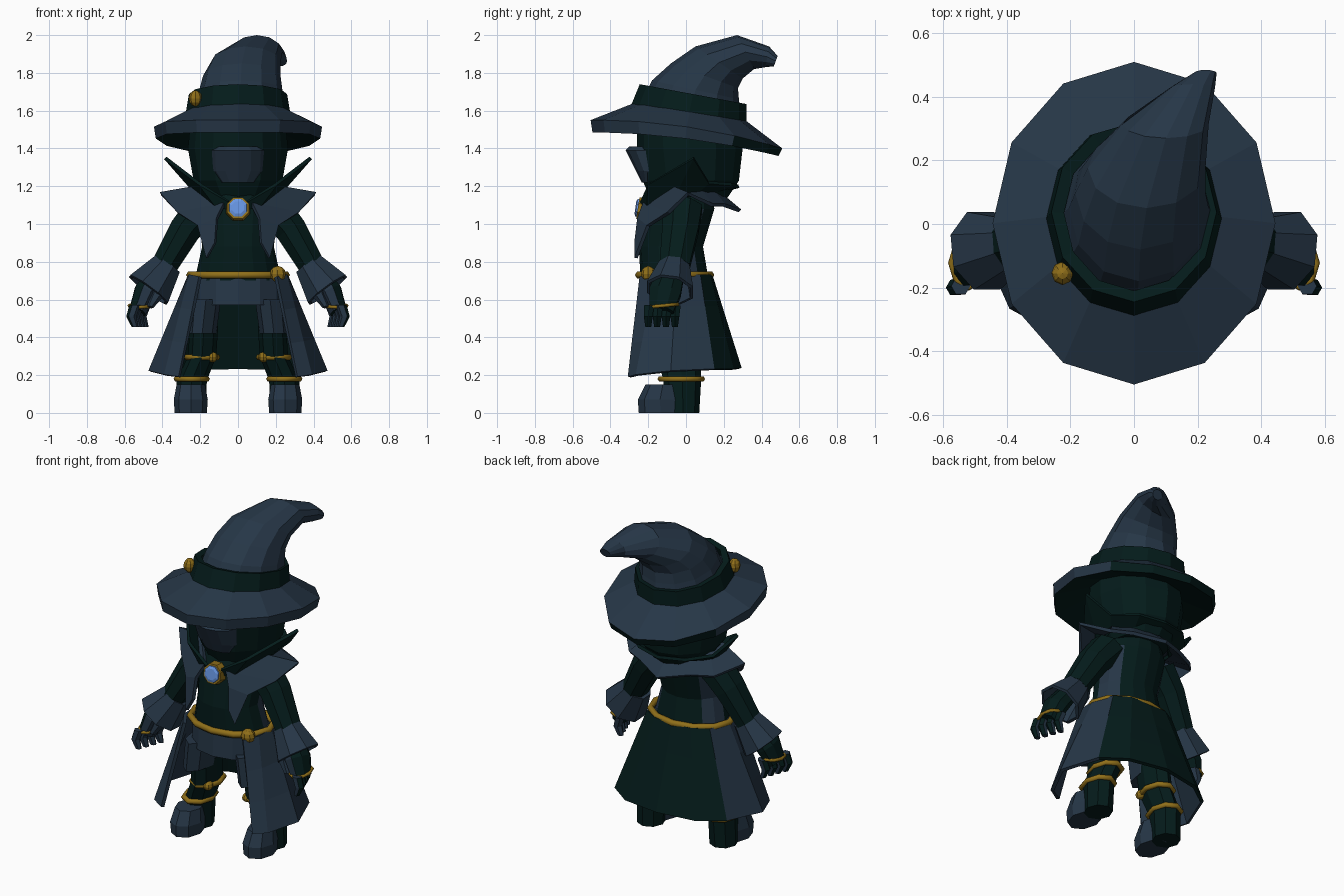
import bpy, bmesh, math
from mathutils import Vector

cube = bpy.data.objects.get("Cube")
if cube:
    bpy.data.objects.remove(cube)


def material(name, *rgb):
    m = bpy.data.materials.new(name)
    m.use_nodes = True
    color = (*rgb, 1)
    m.diffuse_color = color
    node = next(n for n in m.node_tree.nodes if n.type == 'BSDF_PRINCIPLED')
    node.inputs["Base Color"].default_value = color
    node.inputs["Roughness"].default_value = 0.9
    return m


slate = material("slate cloth", .019, .037, .062)
green = material("dark green cloth", .0013, .0112, .0107)
gold = material("gold", .28, .16, .01)
blue = material("blue gem", .14, .31, .78)


def finish(name, bm, mats, rule=None, mirror=False, thick=0):
    """Turn a bmesh into an object; rule(face) gives a material index."""
    bmesh.ops.recalc_face_normals(bm, faces=bm.faces)
    if rule:
        for f in bm.faces:
            f.material_index = int(rule(f))
    mesh = bpy.data.meshes.new(name)
    bm.to_mesh(mesh)
    bm.free()
    for m in mats:
        mesh.materials.append(m)
    ob = bpy.data.objects.new(name, mesh)
    bpy.context.collection.objects.link(ob)
    if mirror:
        mod = ob.modifiers.new("Mirror", 'MIRROR')
        mod.merge_threshold = .002
    if thick:
        mod = ob.modifiers.new("Thickness", 'SOLIDIFY')
        mod.thickness, mod.offset = thick, 0


def bridge(bm, rows, closed):
    """Join rows of points with quads."""
    rows = [[bm.verts.new(p) for p in row] for row in rows]
    for a, b in zip(rows, rows[1:]):
        count = len(a)
        for i in range(count if closed else count - 1):
            j = (i + 1) % count
            bm.faces.new((a[i], a[j], b[j], b[i]))
    return rows


def ring(cx, rx, fy, fz, by, bz, bow=0, n=12):
    """Tilted oval loop from its front and back points, sides lifted by bow."""
    mid = Vector((cx, (fy + by) / 2, (fz + bz) / 2))
    half = Vector((0, (fy - by) / 2, (fz - bz) / 2))
    turns = [2 * math.pi * i / n for i in range(n)]
    return [mid + half * math.cos(t) + Vector((rx * math.sin(t), 0, bow * math.sin(t) ** 2))
            for t in turns]


def skin(name, loops, mats, caps, **opts):
    bm = bmesh.new()
    rows = bridge(bm, loops, True)
    if caps:
        bm.faces.new(rows[0])
        bm.faces.new(rows[-1])
    finish(name, bm, mats, **opts)


def loft(name, sections, mats, n=12, caps=True, **opts):
    skin(name, [ring(*s, n=n) for s in sections], mats, caps, **opts)


def flat(cx, rx, fy, by, z):
    return (cx, rx, fy, z, by, z)


def tube(name, path, radii, mats, n=8, squash=1, caps=True, **opts):
    """Round sections along a path, widened in y by squash."""
    path = [Vector(p) for p in path]
    axis = (path[-1] - path[0]).normalized()
    side = Vector((0, 1, 0)) if abs(axis.y) < .8 else Vector((1, 0, 0))
    side = (side - axis * side.dot(axis)).normalized()
    up = axis.cross(side)
    turns = [2 * math.pi * (i + .5) / n for i in range(n)]
    loops = [[p + side * r * squash * math.cos(t) + up * r * math.sin(t) for t in turns]
             for p, r in zip(path, radii)]
    skin(name, loops, mats, caps, **opts)


def sheet(name, rows, mats, **opts):
    bm = bmesh.new()
    bridge(bm, rows, False)
    finish(name, bm, mats, mirror=True, **opts)


def cord(name, points, depth, mirror=False):
    """Gold cord bent into a closed loop."""
    curve = bpy.data.curves.new(name, 'CURVE')
    curve.dimensions = '3D'
    curve.bevel_depth, curve.bevel_resolution = depth, 1
    line = curve.splines.new('POLY')
    line.points.add(len(points) - 1)
    for p, co in zip(line.points, points):
        p.co = (*co, 1)
    line.use_cyclic_u = True
    temp = bpy.data.objects.new(name, curve)
    bm = bmesh.new()
    bm.from_mesh(bpy.data.meshes.new_from_object(temp))
    bpy.data.objects.remove(temp)
    finish(name, bm, [gold], mirror=mirror)


def ball(name, place, size, mirror=False):
    bm = bmesh.new()
    bmesh.ops.create_uvsphere(bm, u_segments=8, v_segments=6, radius=1)
    for v in bm.verts:
        v.co = Vector(place) + Vector(a * b for a, b in zip(v.co, size))
    finish(name, bm, [gold], mirror=mirror)


# Hat
loft("hat_brim", [(0, .25, -.25, 1.65, .3, 1.56), (0, .445, -.505, 1.55, .51, 1.4, .04),
                  (0, .435, -.495, 1.485, .49, 1.36, .03), (0, .25, -.25, 1.55, .28, 1.46)],
     [slate, green], caps=False,
     rule=lambda f: f.calc_center_median().z < 1.58 - .15 * f.calc_center_median().y and f.normal.z < -.2)
loft("hat_band", [(0, .278, -.29, 1.63, .32, 1.53), (0, .26, -.245, 1.74, .32, 1.635),
                  (0, .22, -.21, 1.73, .28, 1.63)], [green], caps=False)
loft("hat_crown", [(.01, .24, -.23, 1.66, .29, 1.58), (.015, .22, -.18, 1.76, .28, 1.66),
                   (.02, .205, -.08, 1.85, .275, 1.72), (.04, .185, .05, 1.94, .3, 1.77),
                   (.1, .135, .27, 2, .36, 1.82), (.185, .07, .44, 1.94, .42, 1.83),
                   (.225, .035, .485, 1.89, .465, 1.835)], [slate])
ball("hat_brooch", (-.225, -.155, 1.665), (.035, .037, .043))

# Hooded head with a face plate leaning down
loft("hood", [flat(0, .17, -.19, .22, 1.14), flat(0, .235, -.23, .28, 1.23),
              flat(0, .265, -.26, .3, 1.4), flat(0, .25, -.26, .27, 1.56)], [green])
loft("face", [flat(0, .09, -.235, -.15, 1.22), flat(0, .135, -.265, -.1, 1.28),
              flat(0, .14, -.32, -.1, 1.39), flat(0, .11, -.3, -.1, 1.41)], [slate])

# Collars, lapels
sheet("inner_collar", [
    [(.03, -.22, 1.07), (.12, -.2, 1.1), (.2, -.06, 1.14), (.21, .05, 1.16), (.12, .14, 1.17), (0, .16, 1.17)],
    [(.05, -.235, 1.12), (.2, -.2, 1.21), (.385, .04, 1.35), (.27, .12, 1.22), (.16, .24, 1.21), (0, .28, 1.2)]],
    [green], thick=.018)
sheet("outer_collar", [
    [(.12, -.265, .9), (.11, -.25, 1.03), (.07, -.22, 1.11), (.19, -.08, 1.2), (.2, .05, 1.2), (.11, .12, 1.2), (0, .14, 1.19)],
    [(.165, -.265, .82), (.21, -.2, .99), (.32, -.09, 1.06), (.41, .01, 1.16), (.29, .14, 1.1), (.17, .2, 1.1), (0, .285, 1.07)]],
    [slate], thick=.02)
tube("brooch_rim", [(0, -.205, 1.077), (0, -.255, 1.085)], [.068, .062], [gold])
tube("brooch_gem", [(0, -.24, 1.083), (0, -.262, 1.086), (0, -.268, 1.087)], [.052, .05, .035], [blue])

# Body and belt
loft("torso", [flat(0, .23, -.24, .12, .7), flat(0, .19, -.25, .09, .88),
               flat(0, .21, -.22, .15, 1.08), flat(0, .15, -.17, .14, 1.2)], [green, slate], n=16,
     rule=lambda f: abs(f.normal.x) > .72 and f.normal.y > .05 and f.calc_center_median().z < 1)
cord("belt", ring(*flat(0, .255, -.25, .13, .73)), .02)
ball("belt_buckle", (.21, -.2, .735), (.043, .038, .043))

# Flared coat, open in front
waist = [(.2, -.24, .72), (.25, -.16, .73), (.255, -.05, .73), (.21, .07, .73), (.12, .12, .73), (0, .13, .73)]
hem = [(.31, -.3, .19), (.385, -.26, .2), (.465, -.08, .22), (.38, .145, .23), (.24, .245, .23), (0, .285, .235)]
steps = [[Vector(a).lerp(Vector(b), t / 3) for a, b in zip(waist, hem)] for t in range(4)]
sheet("coat_skirt", steps, [slate, green], thick=.02,
      rule=lambda f: f.calc_center_median().y > .085)

# Shorts
loft("shorts_hips", [flat(0, .235, -.24, .11, .73), flat(0, .235, -.25, .1, .57)], [slate])
loft("shorts_leg", [flat(.17, .08, -.245, .1, .6), flat(.19, .075, -.24, .08, .42)], [slate], n=8, mirror=True)

# Legs, boots, straps
loft("leg", [flat(.18, .075, -.17, .07, .46), flat(.19, .075, -.15, .08, .3),
             flat(.245, .08, -.12, .08, .17), flat(.25, .08, -.1, .07, 0)], [green], n=8, mirror=True)
loft("boot_toe", [flat(.25, .085, -.25, -.02, 0), flat(.25, .09, -.255, -.02, .07),
                  flat(.25, .075, -.215, -.03, .15)], [slate], n=8, mirror=True)
for name, x, z in (("lower_strap", .245, .18), ("upper_strap", .19, .295)):
    cord(name, ring(*flat(x, .08, -.135, .085, z), n=8), .016, True)
ball("strap_knot", (.135, -.1, .295), (.028, .035, .028), True)

# Arms and hands
tube("sleeve", [(.18, -.02, 1.09), (.28, -.03, .97), (.39, -.06, .78)], [.1, .09, .075],
     [green], squash=1.15, mirror=True)
tube("cuff", [(.375, -.06, .785), (.475, -.085, .65)], [.075, .125], [slate],
     caps=False, mirror=True, thick=.018)
tube("palm", [(.42, -.08, .74), (.49, -.11, .64), (.53, -.13, .54)], [.055, .065, .05], [green, slate],
     squash=1.4, mirror=True, rule=lambda f: f.normal.x + f.normal.y < -.4)
cord("hand_band", ring(.52, .055, -.2, .56, -.045, .575, n=8), .01, True)
for i in range(4):
    x, y = .555 - .018 * i, -.195 + .047 * i
    tube("finger", [(x - .01, y, .57), (x + .01, y - .005, .51), (x - .01, y - .005, .455)],
         [.03, .027, .018], [green, slate], n=6, mirror=True, rule=lambda f: f.normal.x < .3)
tube("thumb", [(.44, -.13, .69), (.43, -.16, .62), (.465, -.18, .56)], [.04, .034, .018], [slate],
     n=6, mirror=True)
